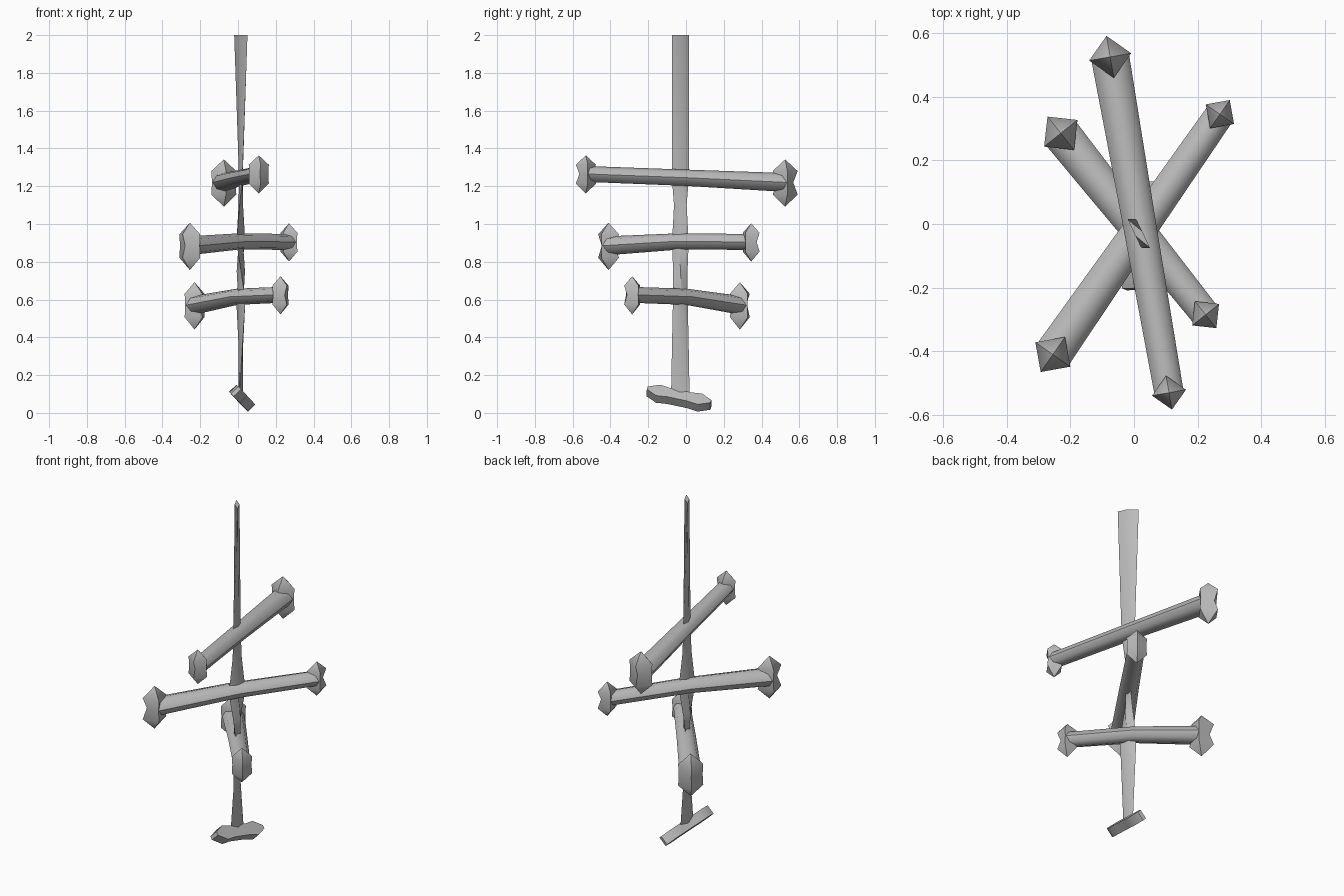
import bpy, bmesh, math
from mathutils import Vector

if "Cube" in bpy.data.objects:
    bpy.data.objects.remove(bpy.data.objects["Cube"])

grey = bpy.data.materials.new("bone grey")
grey.use_nodes = True
grey.diffuse_color = (0.5, 0.5, 0.5, 1)
grey.node_tree.nodes["Principled BSDF"].inputs["Base Color"].default_value = (0.5, 0.5, 0.5, 1)


def ring(centre, u, v, a, b, sides, turn=0):
    """Closed elliptical ring of points with half sizes a along u and b along v."""
    angles = [2 * math.pi * i / sides + turn for i in range(sides)]
    return [centre + u * (a * math.cos(t)) + v * (b * math.sin(t)) for t in angles]


def loft(name, rings, smooth=50):
    """Skin a row of rings and close both ends."""
    bm = bmesh.new()
    rows = [[bm.verts.new(p) for p in r] for r in rings]
    n = len(rows[0])
    for low, high in zip(rows, rows[1:]):
        for i in range(n):
            j = (i + 1) % n
            bm.faces.new((low[i], low[j], high[j], high[i]))
    bm.faces.new(rows[0])
    bm.faces.new(rows[-1])
    bmesh.ops.remove_doubles(bm, verts=bm.verts[:], dist=0.0005)
    bmesh.ops.recalc_face_normals(bm, faces=bm.faces[:])
    mesh = bpy.data.meshes.new(name)
    bm.to_mesh(mesh)
    bm.free()
    mesh.materials.append(grey)
    obj = bpy.data.objects.new(name, mesh)
    bpy.context.collection.objects.link(obj)
    bpy.ops.object.select_all(action='DESELECT')
    obj.select_set(True)
    bpy.context.view_layer.objects.active = obj
    bpy.ops.object.shade_smooth_by_angle(angle=math.radians(smooth))


# Two pointed lobes: height, depth and width in units of the knob size
KNOB = [(1.82, 0, 0), (0.9, 1, 1), (0, 0.65, 0.95), (-0.95, 1, 1), (-1.92, 0, 0)]


def knob(name, centre, size, out):
    up = Vector((0, 0, 1))
    side = up.cross(out)
    loft(name, [ring(centre + up * h * size, out, side, d * size, w * size, 4)
                for h, d, w in KNOB])


def bone(name, big, small, middle_z):
    """Crossbar with a large knob at one end and a smaller one at the other."""
    big, small = Vector(big), Vector(small)
    out = big - small
    out.z = 0
    out.normalize()
    up = Vector((0, 0, 1))
    side = up.cross(out)
    middle = (big + small) / 2
    middle.z = middle_z
    loft(name + "_shaft", [ring(big, side, up, 0.06, 0.05, 8),
                           ring(middle, side, up, 0.052, 0.043, 8),
                           ring(small, side, up, 0.046, 0.042, 8)])
    knob(name + "_large_knob", big, 0.067, out)
    knob(name + "_small_knob", small, 0.054, -out)


# Three crossbars, each turned differently around the upright
bone("upper_bone", (-0.075, 0.525, 1.22), (0.11, -0.53, 1.265), 1.245)
bone("middle_bone", (-0.255, -0.41, 0.885), (0.27, 0.345, 0.905), 0.908)
bone("lower_bone", (-0.23, 0.285, 0.57), (0.225, -0.285, 0.625), 0.615)

# Flat twisted upright: height, turn in degrees, half width, half thickness
UPRIGHT = [(2.0, 128, 0.057, 0.013), (1.25, 100, 0.046, 0.01), (1.1, 80, 0.034, 0.012),
           (0.9, 62, 0.05, 0.013), (0.75, 92, 0.038, 0.022), (0.6, 122, 0.046, 0.016),
           (0.35, 100, 0.045, 0.012), (0.08, 80, 0.05, 0.013)]
sections = []
for z, turn, wide, thin in UPRIGHT:
    t = math.radians(turn)
    along = Vector((math.cos(t), math.sin(t), 0))
    across = Vector((-math.sin(t), math.cos(t), 0))
    sections.append(ring(Vector((0.015, -0.03, z)), along, across, wide, thin, 4))
loft("upright", sections, 35)

# Tilted double lobe at the foot: position along it and thickness factor
axis = Vector((0.065, 0.33, -0.07)).normalized()
side = Vector((0.7, 0, 0.7))
side = (side - axis * side.dot(axis)).normalized()
depth = axis.cross(side)
foot = Vector((0.022, -0.037, 0.078))
FOOT = [(-0.175, 0.25), (-0.115, 1), (-0.055, 0.8), (0.055, 0.8), (0.115, 1), (0.175, 0.25)]
root = math.sqrt(2)
loft("foot_knob", [ring(foot + axis * p, depth, side, 0.042 * f * root, 0.027 * root,
                        4, math.pi / 4) for p, f in FOOT], 40)
